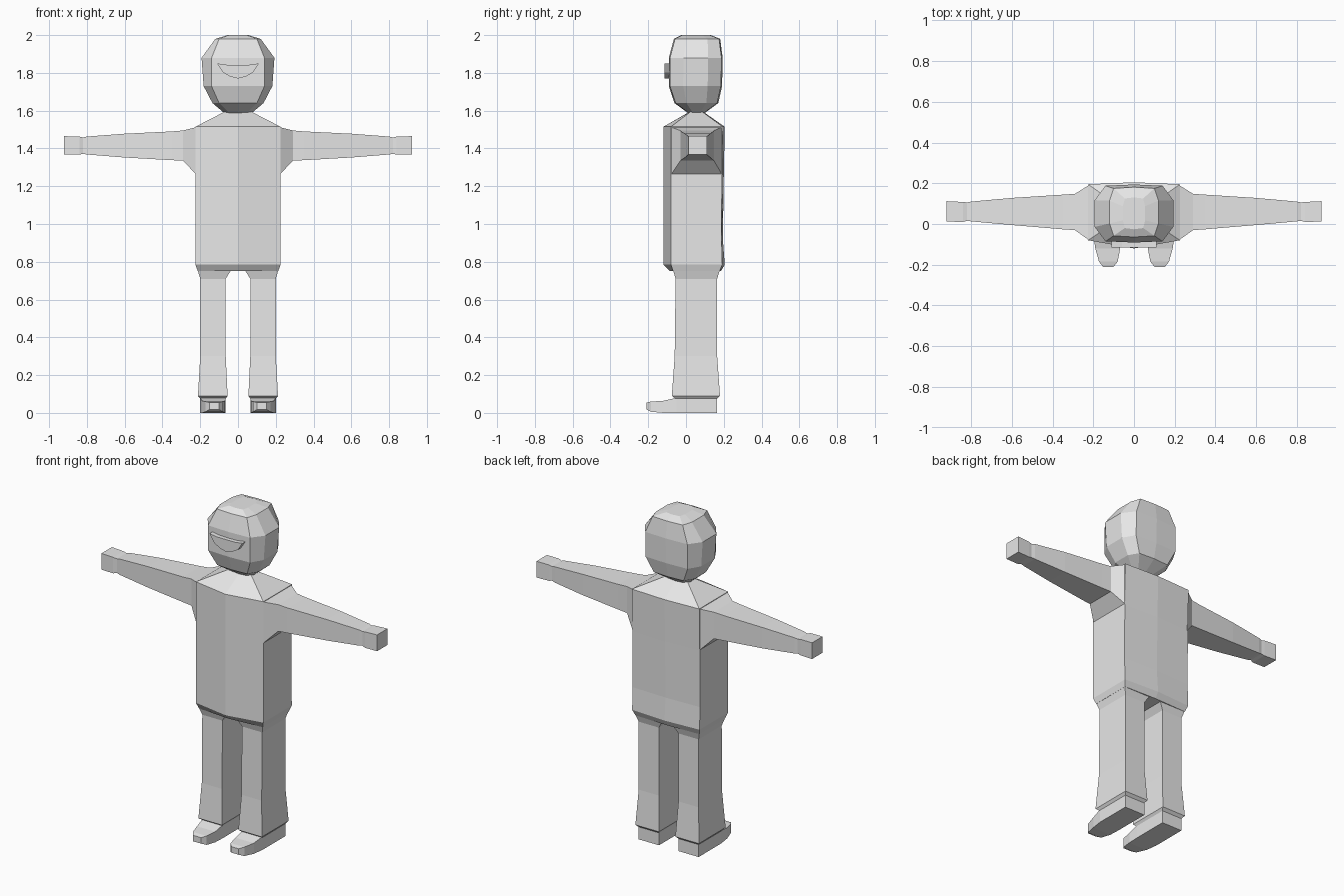
import bpy, bmesh

grey = bpy.data.materials.new("plain grey")
grey.diffuse_color = (0.8, 0.8, 0.8, 1)


def loft(name, rings):
    """Skin a list of equal-length point rings and cap both ends."""
    bm = bmesh.new()
    loops = [[bm.verts.new(p) for p in ring] for ring in rings]
    n = len(loops[0])
    for a, b in zip(loops, loops[1:]):
        for i in range(n):
            j = (i + 1) % n
            bm.faces.new((a[i], a[j], b[j], b[i]))
    bm.faces.new(loops[0])
    bm.faces.new(loops[-1])
    bmesh.ops.recalc_face_normals(bm, faces=bm.faces)
    mesh = bpy.data.meshes.new(name)
    bm.to_mesh(mesh)
    bm.free()
    mesh.materials.append(grey)
    obj = bpy.data.objects.new(name, mesh)
    bpy.context.collection.objects.link(obj)
    return obj


def box_z(z, x0, x1, y0, y1):
    return [(x0, y0, z), (x1, y0, z), (x1, y1, z), (x0, y1, z)]


# Head: rings with a front panel, side panels and a back panel
def head_ring(z, a, b, f, g):
    m = (f + g) / 2
    h = (g - f) * 0.24
    return [(-a, f, z), (0, f - 0.006, z), (a, f, z), (b, m - h, z), (b, m + h, z),
            (a, g, z), (0, g + 0.006, z), (-a, g, z), (-b, m + h, z), (-b, m - h, z)]


loft("head", [head_ring(*r) for r in (
    (1.585, 0.045, 0.07, 0.02, 0.09),
    (1.64, 0.10, 0.135, -0.055, 0.165),
    (1.73, 0.14, 0.182, -0.085, 0.185),
    (1.88, 0.14, 0.193, -0.085, 0.188),
    (1.98, 0.10, 0.12, -0.058, 0.175),
    (2.00, 0.045, 0.055, -0.02, 0.125))])

# Mouth: shallow extruded crescent on the face
mouth = [(-0.11, 1.85), (-0.08, 1.803), (-0.04, 1.78), (0, 1.77), (0.04, 1.78),
         (0.08, 1.803), (0.11, 1.85), (0.06, 1.843), (-0.06, 1.843)]
loft("mouth", [[(x, y, z) for x, z in mouth] for y in (-0.115, -0.08)])


# Torso: slightly pointed front and back, sloped shoulders, tapered hips
def torso_ring(z, x, f, fc, b, bc):
    return [(-x, f, z), (0, fc, z), (x, f, z), (x, b, z), (0, bc, z), (-x, b, z)]


loft("torso", [torso_ring(*r) for r in (
    (0.75, 0.213, -0.068, -0.085, 0.178, 0.185),
    (0.785, 0.225, -0.08, -0.12, 0.192, 0.205),
    (0.92, 0.225, -0.08, -0.12, 0.188, 0.195),
    (1.26, 0.225, -0.08, -0.12, 0.19, 0.20),
    (1.515, 0.225, -0.08, -0.12, 0.195, 0.205),
    (1.595, 0.07, 0.025, 0.02, 0.085, 0.09))])

# Limbs, built once for each side
ARM = ((0.22, -0.08, 0.192, 1.26, 1.513), (0.29, -0.03, 0.148, 1.335, 1.495),
       (0.35, -0.026, 0.144, 1.338, 1.49), (0.60, -0.005, 0.128, 1.352, 1.478),
       (0.80, 0.013, 0.11, 1.368, 1.463), (0.82, 0.016, 0.106, 1.372, 1.458),
       (0.84, 0.01, 0.108, 1.367, 1.463), (0.92, 0.012, 0.112, 1.367, 1.465))
LEG = ((0.76, 0.03, 0.215, -0.072, 0.18), (0.75, 0.04, 0.212, -0.067, 0.177),
       (0.71, 0.065, 0.2, -0.055, 0.165), (0.30, 0.065, 0.2, -0.06, 0.165),
       (0.09, 0.055, 0.212, -0.075, 0.18), (0.075, 0.065, 0.2, -0.055, 0.165))
SHOE = ((0.165, 0.065, 0.2, 0.0, 0.085), (-0.05, 0.065, 0.2, 0.0, 0.08),
        (-0.12, 0.068, 0.19, 0.0, 0.064), (-0.185, 0.08, 0.172, 0.006, 0.06),
        (-0.21, 0.10, 0.152, 0.018, 0.054))
for side, s in (("left", 1), ("right", -1)):
    loft(side + "_arm", [[(s * x, y0, z0), (s * x, y1, z0), (s * x, y1, z1), (s * x, y0, z1)]
                         for x, y0, y1, z0, z1 in ARM])
    loft(side + "_leg", [box_z(z, s * x0, s * x1, y0, y1) for z, x0, x1, y0, y1 in LEG])
    loft(side + "_shoe", [[(s * x0, y, z0), (s * x1, y, z0), (s * x1, y, z1), (s * x0, y, z1)]
                          for y, x0, x1, z0, z1 in SHOE])
